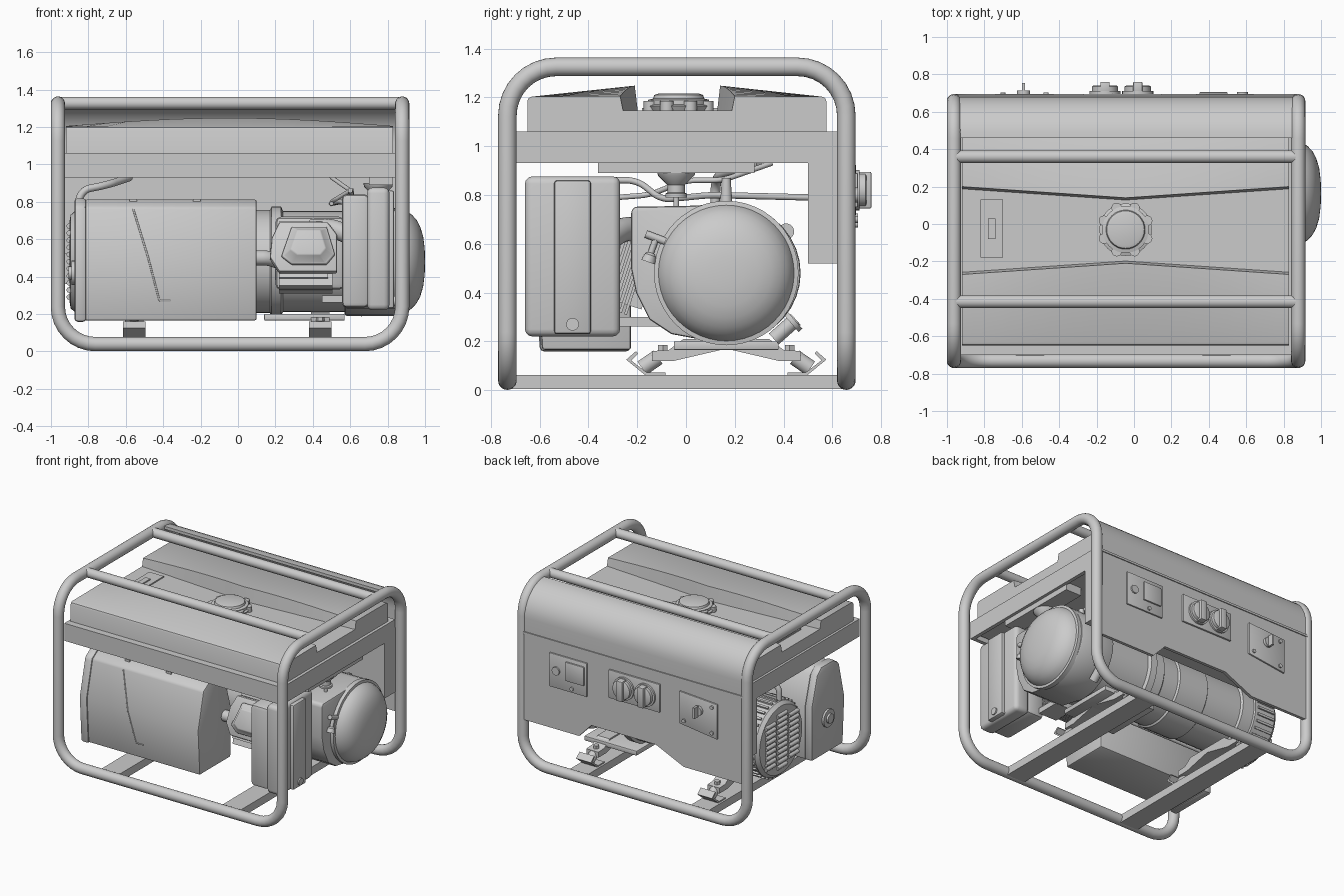
import bpy, bmesh, math
from mathutils import Vector, Matrix

if "Cube" in bpy.data.objects:
    bpy.data.objects.remove(bpy.data.objects["Cube"])

def finish(name, bm, bevel=0, seg=2):
    bmesh.ops.recalc_face_normals(bm, faces=bm.faces)
    if bevel:
        es = [e for e in bm.edges if e.calc_face_angle(0) > 0.6]
        bmesh.ops.bevel(bm, geom=es, offset=bevel, segments=seg, affect='EDGES', profile=0.5, clamp_overlap=True)
    me = bpy.data.meshes.new(name)
    bm.to_mesh(me)
    bm.free()
    ob = bpy.data.objects.new(name, me)
    bpy.context.collection.objects.link(ob)
    return ob

def loft(name, rings, bevel=0, seg=2):
    bm = bmesh.new()
    vs = [[bm.verts.new(p) for p in r] for r in rings]
    n = len(vs[0])
    for a, b in zip(vs, vs[1:]):
        for i in range(n):
            bm.faces.new((a[i], a[(i + 1) % n], b[(i + 1) % n], b[i]))
    bm.faces.new(vs[0])
    bm.faces.new(vs[-1])
    return finish(name, bm, bevel, seg)

def box(name, x0, x1, y0, y1, z0, z1, bevel=0, seg=2):
    return loft(name, [[(x0, y0, z), (x1, y0, z), (x1, y1, z), (x0, y1, z)] for z in (z0, z1)], bevel, seg)

def prism(name, prof, axis, a, b, bevel=0, seg=2):
    f = {'x': lambda p, t: (t, p[0], p[1]), 'y': lambda p, t: (p[0], t, p[1]), 'z': lambda p, t: (p[0], p[1], t)}[axis]
    return loft(name, [[f(p, t) for p in prof] for t in (a, b)], bevel, seg)

def lathe(name, base, axis, prof, n=32):
    """prof: (distance along axis, radius)"""
    q = Vector(axis).to_track_quat('Z', 'Y')
    rings = [[Vector(base) + q @ Vector((r * math.cos(i * math.tau / n), r * math.sin(i * math.tau / n), t))
              for i in range(n)] for t, r in prof]
    return loft(name, rings)

def cyl(name, p0, p1, r, r2=None, n=24):
    d = Vector(p1) - Vector(p0)
    return lathe(name, p0, d, [(0, r), (d.length, r if r2 is None else r2)], n)

def fillet(pts, r, cyclic, n=8):
    pts = [Vector(p) for p in pts]
    out = [] if cyclic else [pts[0]]
    for i in range(0 if cyclic else 1, len(pts) - (0 if cyclic else 1)):
        p = pts[i]
        u = (pts[i - 1] - p).normalized() * r
        v = (pts[(i + 1) % len(pts)] - p).normalized() * r
        for k in range(n + 1):
            t = k / n * math.pi / 2
            out.append(p + u + v - v * math.cos(t) - u * math.sin(t))
    return out if cyclic else out + [pts[-1]]

def tube(name, pts, r, corner, cyclic=False):
    path = fillet(pts, corner, cyclic)
    cu = bpy.data.curves.new(name, 'CURVE')
    cu.dimensions = '3D'
    cu.bevel_depth, cu.bevel_resolution, cu.use_fill_caps = r, 8, True
    s = cu.splines.new('POLY')
    s.points.add(len(path) - 1)
    for q, p in zip(s.points, path):
        q.co = (*p, 1)
    s.use_cyclic_u = cyclic
    tmp = bpy.data.objects.new(name, cu)
    bpy.context.collection.objects.link(tmp)
    me = bpy.data.meshes.new_from_object(tmp.evaluated_get(bpy.context.evaluated_depsgraph_get()))
    bpy.data.objects.remove(tmp)
    ob = bpy.data.objects.new(name, me)
    bpy.context.collection.objects.link(ob)

# tubular frame: one closed loop, top rails and floor crossbars
L, R, F, B, T, Z = -.963, .878, -.732, .657, 1.325, .039
tube("frame_loop", [(L, F, T), (L, B, T), (L, B, Z), (R, B, Z), (R, B, T), (R, F, T), (R, F, Z), (L, F, Z)], .038, .2, True)
for i, y in enumerate((-.415, .36)):
    cyl(f"top_rail_{i}", (L, y, 1.327), (R, y, 1.327), .034)
for i, x in enumerate((-.555, .44)):
    box(f"floor_crossbar_{i}", x - .075, x + .075, F, B, .005, .063)

# fuel tank with V-edged valley, support tray, cap and gauge
rings = []
for k in range(17):
    s = -1 + k / 8
    x, c = -.045 + .875 * s, 1 - abs(s)
    zt, yf, yb = 1.205 + .043 * math.cos(s * math.pi / 2), -.27 + .06 * c, .2 - .06 * c
    rings.append([(x, *p) for p in ((-.65, .95), (-.65, 1.185), (-.645, 1.197), (-.632, 1.203), (yf, zt), (yf + .012, 1.147),
                                    (yb - .012, 1.147), (yb, zt), (.557, 1.203), (.57, 1.197), (.575, 1.185), (.575, .95))])
loft("fuel_tank", rings)
box("tray_front", -.937, .852, -.70, -.672, .93, 1.06)
box("tray_back", -.937, .852, .60, .628, .93, 1.06)
for i, x in enumerate((-.937, .824)):
    box(f"tray_side_{i}", x, x + .028, -.70, .628, .93, 1.06)
box("tank_flange", -.93, .845, -.69, .62, 1.035, 1.06)
box("tank_sump", .70, .83, -.36, .28, .89, .96)
lathe("fuel_cap", (-.045, -.03, 1.14), (0, 0, 1), [(0, .125), (.025, .14), (.03, .125), (.05, .125), (.055, .105), (.07, .1), (.075, .085)])
for i in range(8):
    a = (i + .5) * math.tau / 8
    x, y = -.045 + .125 * math.cos(a), -.03 + .125 * math.sin(a)
    cyl(f"cap_grip_{i}", (x, y, 1.145), (x, y, 1.185), .028, n=12)
box("gauge_plate", -.82, -.70, -.18, .13, 1.14, 1.156)
box("gauge_window", -.78, -.74, -.08, .03, 1.15, 1.165)

# curved rear cover, control box and notched panel sheet
def arc(r, n=10):
    return [(.46 + r * math.sin(k / n * math.pi / 2), 1.118 + r * math.cos(k / n * math.pi / 2)) for k in range(n + 1)]
prism("rear_cover", arc(.222) + [(.682, 1.0), (.66, 1.0)] + arc(.2)[::-1], 'x', -.945, .86)
box("rear_cover_bead", -.945, .86, .66, .69, 1.0, 1.016)
box("control_box", -.935, .852, .5, .675, .52, 1.0)
prism("control_panel", [(-.945, .36), (-.46, .36), (-.23, .465), (.30, .465), (.40, .36), (.86, .36), (.86, 1.005), (-.945, 1.005)], 'y', .66, .683)
box("breaker_plate", .33, .64, .68, .694, .67, .92, .004)
box("breaker_switch", .35, .50, .69, .705, .75, .89, .004)
cyl("pilot_lamp", (.58, .68, .80), (.58, .705, .80), .03)
cyl("breaker_button", (.45, .68, .70), (.45, .704, .70), .014, n=12)
box("socket_plate", -.27, .15, .68, .696, .715, .925, .004)
for i, x in enumerate((-.155, .02)):
    lathe(f"socket_{i}", (x, .69, .82), (0, 1, 0), [(0, .083), (.02, .083), (.022, .07), (.045, .07), (.05, .062)])
    box(f"socket_lid_{i}", x - .025, x + .025, .70, .76, .745, .895, .006)
prism("key_plate", [(-.74, .64), (-.43, .68), (-.43, .92), (-.74, .90)], 'y', .68, .694, .004)
cyl("key_barrel", (-.59, .68, .82), (-.59, .715, .82), .035)
box("key", -.598, -.582, .71, .755, .78, .86)
for i, (x, z) in enumerate(((-.7, .68), (-.47, .71), (-.7, .87))):
    cyl(f"panel_screw_{i}", (x, .68, z), (x, .704, z), .014, n=12)

# recoil starter, fan housing
C = (.165, .48)
arcp = [(C[0] + .305 * math.cos(math.radians(a)), C[1] + .29 * math.sin(math.radians(a))) for a in range(80, -111, -10)]
prism("fan_housing", arcp + [(-.06, .23), (-.15, .29), (-.205, .4), (-.225, .5), (-.225, .735), (-.21, .752), (0, .755)], 'x', .57, .85, .012)
lathe("starter_dome", (0, *C), (1, 0, 0), [(.84, .296), (.875, .296), (.878, .278), (.905, .268), (.93, .25), (.955, .223), (.975, .185), (.99, .135), (.998, .07), (1, .02)], 48)
cyl("pull_stem", (.87, -.15, .545), (.87, -.12, .63), .013)
cyl("pull_handle", (.87, -.165, .64), (.87, -.085, .61), .016)
lathe("pull_base", (.87, -.155, .525), (0, .03, .085), [(0, .03), (.03, .024), (.04, .013)])
cyl("lifting_eye", (.6, .41, .65), (.63, .41, .65), .033)
cyl("oil_filler", (.66, .36, .21), (.66, .45, .29), .03)
cyl("oil_cap", (.66, .43, .275), (.66, .445, .288), .048)

# crankcase and alternator
lathe("crankcase", (0, *C), (1, 0, 0), [(.08, .25), (.1, .275), (.17, .275), (.18, .295), (.23, .295), (.24, .27), (.6, .27)], 40)
box("crankcase_block", .2, .57, -.17, .2, .33, .72, .03)
lathe("alternator", (0, *C), (1, 0, 0), [(-.72, .265), (-.6, .265), (-.59, .25), (-.3, .25), (-.29, .262), (-.05, .262), (-.04, .25), (.1, .25)], 40)
lathe("alternator_end_cap", (0, *C), (1, 0, 0), [(-.9, .22), (-.895, .25), (-.87, .272), (-.7, .275), (-.69, .26)], 40)
for i in range(11):
    z = .29 + i * .038
    for j, y in enumerate((.03, .165, .30)):
        if i in (0, 10) and j != 1:
            continue
        cyl(f"vent_louver_{i}_{j}", (-.902, y - .055, z), (-.902, y + .055, z), .015, n=12)
for i in range(36):
    ob = box(f"cap_rib_{i}", -.86, -.72, -.008, .008, .265, .285)
    ob.data.transform(Matrix.Translation((0, *C)) @ Matrix.Rotation(i * math.tau / 36, 4, 'X'))
for i in range(4):
    a = math.radians(45 + 90 * i)
    y, z = C[0] + .262 * math.cos(a), C[1] + .262 * math.sin(a)
    cyl(f"stator_bolt_{i}", (-.7, y, z), (.15, y, z), .012, n=12)

# tilted cylinder, fins, head and valve cover
tilt = Matrix.Translation((.34, -.19, .47)) @ Matrix.Rotation(math.radians(-18), 4, 'X')
hexa = ((-.13, -.06), (-.08, -.1), (.09, -.1), (.13, -.05), (.09, .09), (-.08, .09))
parts = [box("cylinder_core", -.12, .14, -.16, .05, -.13, .16)]
parts += [box(f"cooling_fin_{i}", -.12, .165, -.012 - i * .022, -i * .022, -.17, .19) for i in range(7)]
parts += [prism("cylinder_head", [(-.17, -.03), (-.12, -.11), (.19, -.11), (.19, .1), (.14, .17), (-.12, .17), (-.16, .08)], 'y', -.2, -.15, .012),
          loft("valve_cover", [[(.035 + s * px, y, .035 + s * pz) for px, pz in hexa]
                               for y, s in ((-.2, 1.1), (-.225, 1.1), (-.23, 1), (-.27, .72))], .006)]
for ob in parts:
    ob.data.transform(tilt)

# air filter on the right
box("air_filter_body", .555, .70, -.65, -.28, .235, .84, .025)
box("air_filter_lid", .69, .81, -.66, -.27, .22, .876, .03, 3)
box("air_filter_ridge", .79, .835, -.54, -.39, .23, .86, .012)
cyl("filter_knob", (.82, -.465, .27), (.845, -.465, .27), .026)
box("filter_bracket", .45, .6, -.28, -.1, .26, .30)
tube("intake_pipe", [(.6, -.32, .62), (.5, -.26, .66), (.4, -.18, .66)], .05, .04)

# silencer shield on the left
prof = [(-.59, .165), (-.225, .165), (-.225, .55), (-.29, .77), (-.34, .812), (-.48, .812), (-.545, .77), (-.61, .5)]
prism("silencer_shield", prof, 'x', -.82, .1, .012)
prism("silencer_end_plate", [(y * 1.015, z * 1.02 - .01) for y, z in prof], 'x', -.875, -.81, .018)
cyl("exhaust_ring", (-.87, -.41, .42), (-.89, -.41, .42), .065)
cyl("exhaust_outlet", (-.88, -.41, .42), (-.905, -.41, .42), .035)
tube("shield_crease", [(-.56, -.546, .76), (-.48, -.608, .5), (-.42, -.594, .27), (-.36, -.594, .27)], .005, .01)
for i, x in enumerate((-.56, -.22)):
    box(f"shield_tab_{i}", x - .02, x + .02, -.5, -.38, .80, .815)
tube("exhaust_pipe", [(.05, -.3, .5), (.16, -.3, .5), (.22, -.25, .48)], .04, .03)

# engine mounts, mirrored front to back
box("engine_base", .14, .57, -.05, .38, .165, .2, .005)
for i, x in enumerate((-.555, .44)):
    prism(f"mount_bridge_{i}", [(-.14, .12), (-.05, .12), (.165, .17), (.38, .12), (.47, .12), (.47, .16), (.40, .165), (.34, .21), (-.01, .21), (-.07, .165), (-.14, .16)], 'x', x - .05, x + .05)
    for j, s in enumerate((-1, 1)):
        y = lambda d: .165 + s * d
        prism(f"mount_bracket_{i}_{j}", [(y(.25), .06), (y(.33), .06), (y(.41), .125), (y(.37), .16), (y(.362), .15), (y(.39), .122), (y(.325), .072), (y(.25), .072)], 'x', x - .06, x + .06)
        cyl(f"rubber_mount_{i}_{j}", (x, y(.345), .09), (x, y(.28), .135), .033)
        cyl(f"mount_bolt_{i}_{j}", (x, y(.26), .15), (x, y(.26), .185), .022, n=6)

# fuel cock, spark lead and hoses
lathe("fuel_cock", (.75, -.04, .90), (0, 0, -1), [(0, .08), (.02, .075), (.06, .035), (.09, .035), (.095, .045), (.11, .045)])
cyl("fuel_cock_outlet", (.75, -.04, .80), (.75, -.04, .74), .012)
cyl("lead_boot", (.6, .165, .75), (.6, .165, .87), .026, .018)
tube("fuel_hose", [(.6, -.29, .86), (.6, -.2, .86), (.62, -.1, .78), (.55, .1, .80), (.5, .5, .79)], .013, .04)
tube("breather_hose", [(.5, -.28, .79), (.5, -.15, .80), (.6, .0, .86), (.6, .15, .86), (.5, .35, .93)], .011, .04)
tube("alternator_cable", [(-.85, .12, .66), (-.85, .12, .86), (-.7, .15, .89), (-.58, .3, .93)], .02, .06)

# smooth shading with sharp edges kept
bpy.ops.object.select_all(action='SELECT')
bpy.context.view_layer.objects.active = bpy.data.objects["fuel_tank"]
bpy.ops.object.shade_smooth_by_angle(angle=math.radians(35))
